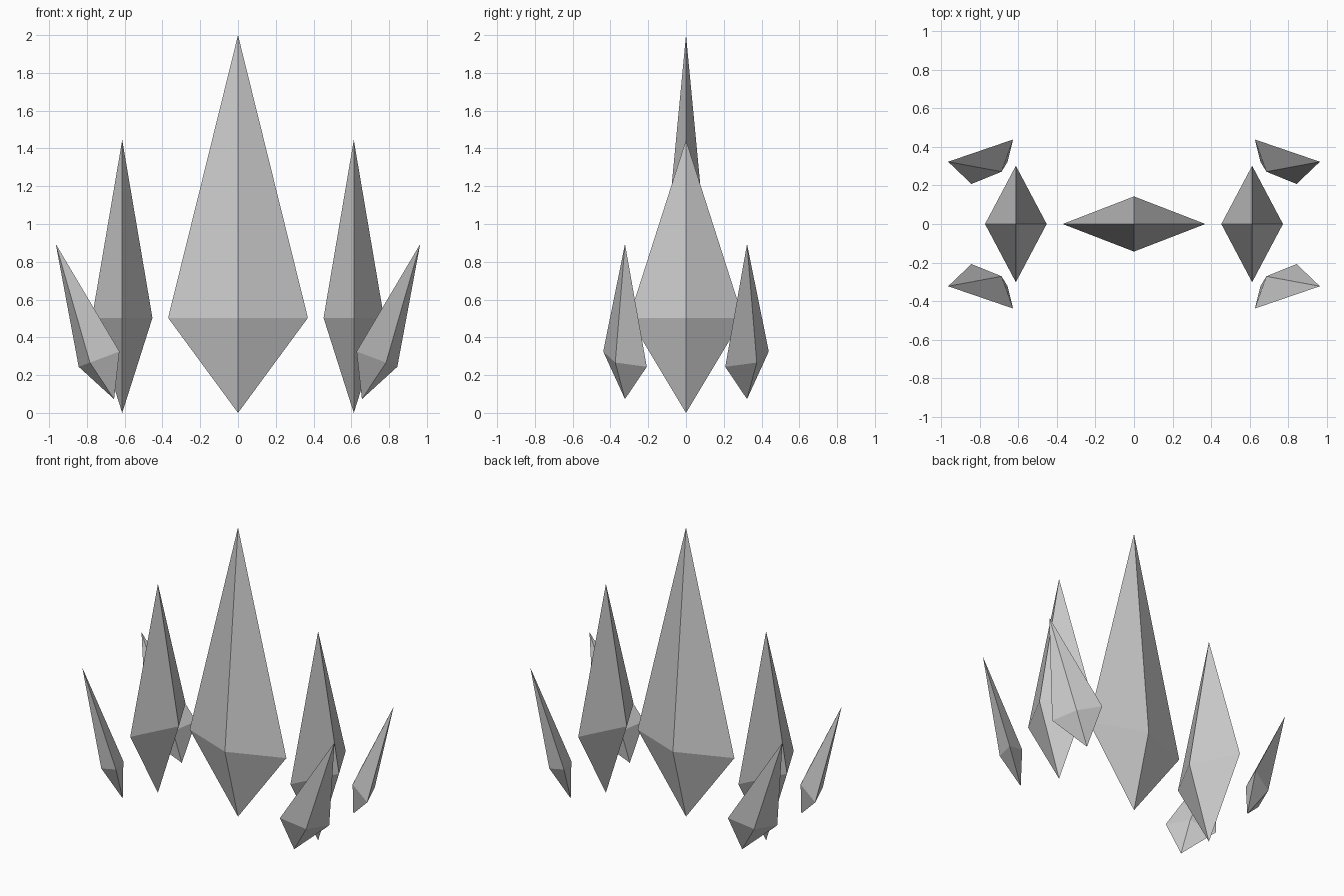
import bpy, bmesh, math
from mathutils import Matrix, Vector

if "Cube" in bpy.data.objects:
    bpy.data.objects.remove(bpy.data.objects["Cube"])


def crystal(name, half_x, half_y, waist, height, matrix):
    """Four-sided double pyramid with its bottom tip at the local origin."""
    bm = bmesh.new()
    bottom = bm.verts.new((0, 0, 0))
    top = bm.verts.new((0, 0, height))
    ring = [bm.verts.new(p) for p in ((half_x, 0, waist), (0, half_y, waist),
                                      (-half_x, 0, waist), (0, -half_y, waist))]
    for i in range(4):
        a, b = ring[i], ring[(i + 1) % 4]
        bm.faces.new((a, b, top))
        bm.faces.new((b, a, bottom))
    bm.transform(matrix)
    bmesh.ops.recalc_face_normals(bm, faces=bm.faces)
    mesh = bpy.data.meshes.new(name)
    bm.to_mesh(mesh)
    bm.free()
    obj = bpy.data.objects.new(name, mesh)
    bpy.context.collection.objects.link(obj)
    return obj


# Tall central crystal
crystal("centre_crystal", 0.37, 0.143, 0.503, 2.0, Matrix.Identity(4))

# Upright side crystals, and small corner crystals leaning outwards
lean = (Matrix.Translation((0.656, -0.323, 0.073))
        @ Matrix.Rotation(math.radians(20.6), 4, 'Y')
        @ Matrix.Rotation(math.radians(45), 4, 'Z'))
for sx, side in ((-1, "left"), (1, "right")):
    crystal(f"{side}_crystal", 0.16, 0.302, 0.503, 1.445,
            Matrix.Translation((sx * 0.613, 0, 0)))
    for sy, end in ((1, "front"), (-1, "back")):
        mirror = Matrix.Diagonal((sx, sy, 1, 1))
        crystal(f"{end}_{side}_small_crystal", 0.163, 0.073, 0.226, 0.877, mirror @ lean)
